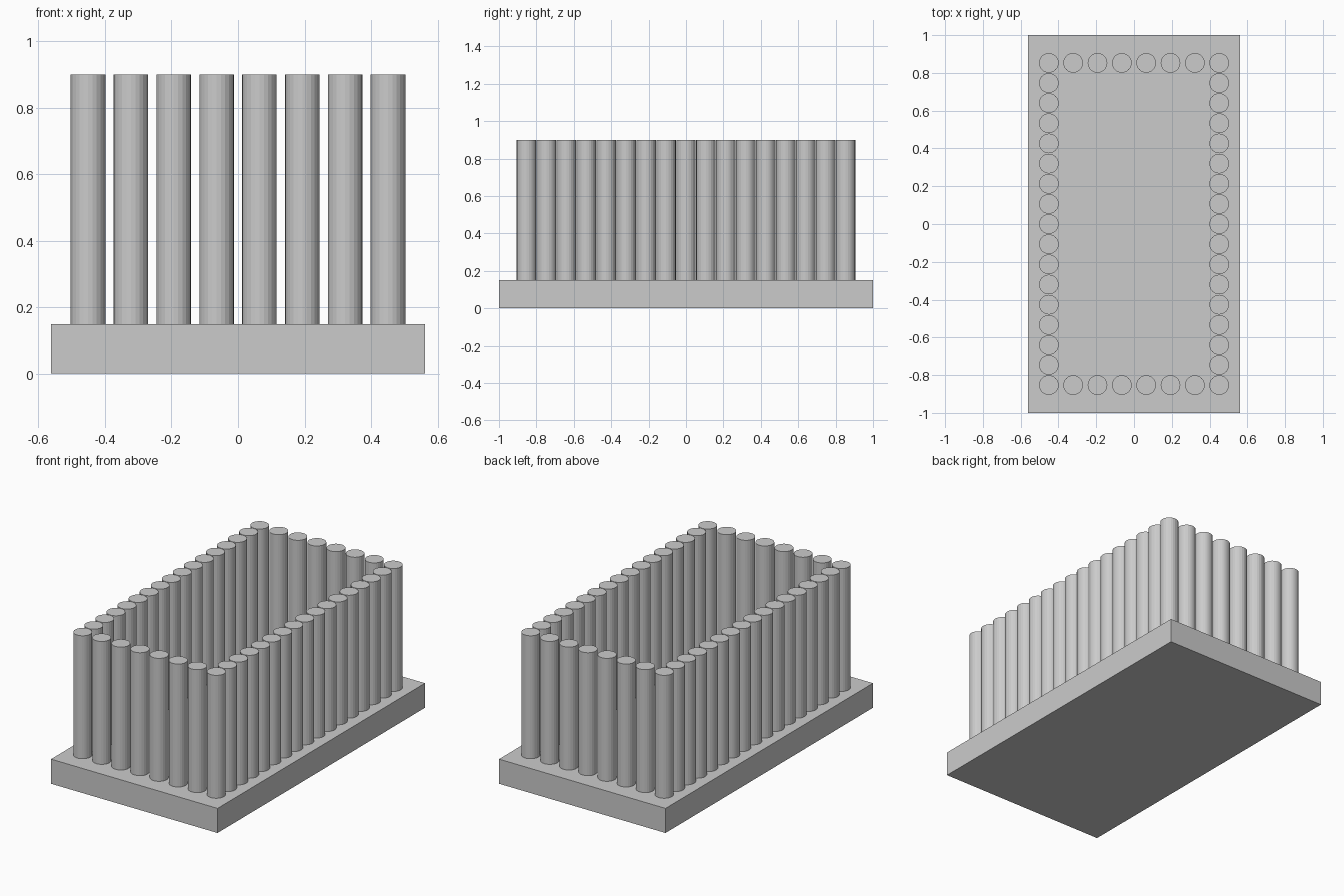
import bpy

if "Cube" in bpy.data.objects:
    bpy.data.objects.remove(bpy.data.objects["Cube"])

BASE_H, TOP = 0.15, 0.90
CX, CY, R = 0.451, 0.853, 0.052   # colonnade half extents and column radius
NX, NY = 8, 17                    # columns per short / long side

# Base slab
bpy.ops.mesh.primitive_cube_add(size=1, location=(0, 0, BASE_H / 2))
base = bpy.context.object
base.name = "base_slab"
base.scale = (1.124, 2.0, BASE_H)
bpy.ops.object.transform_apply(location=False, rotation=False, scale=True)

# One column mesh shared by the whole colonnade
bpy.ops.mesh.primitive_cylinder_add(vertices=24, radius=R, depth=TOP - BASE_H)
first = bpy.context.object
column_mesh = first.data
column_mesh.name = "column"
bpy.data.objects.remove(first)


def add_column(name, x, y):
    ob = bpy.data.objects.new(name, column_mesh)
    ob.location = (x, y, (TOP + BASE_H) / 2)
    bpy.context.collection.objects.link(ob)


# Front and back rows, corners included
for side, y in (("front", -CY), ("back", CY)):
    for i in range(NX):
        add_column(f"{side}_column_{i + 1}", -CX + 2 * CX * i / (NX - 1), y)

# Left and right rows between the corners
for side, x in (("left", -CX), ("right", CX)):
    for i in range(1, NY - 1):
        add_column(f"{side}_column_{i}", x, -CY + 2 * CY * i / (NY - 1))
